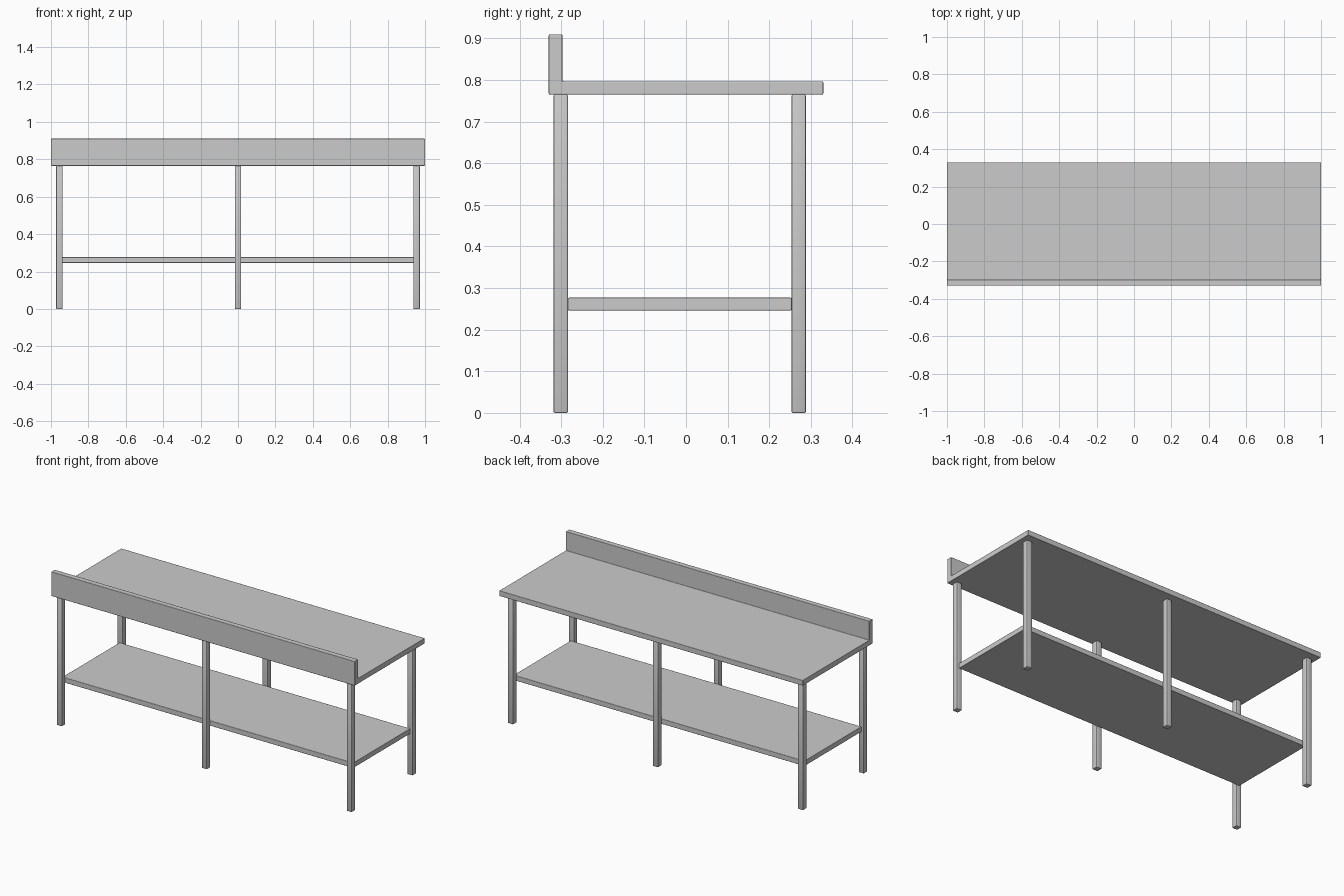
import bpy, bmesh

if "Cube" in bpy.data.objects:
    bpy.data.objects.remove(bpy.data.objects["Cube"])


def extrude_profile(name, profile, half_len, harden):
    """Sweep a closed (y, z) profile along x, with softly eased edges."""
    bm = bmesh.new()
    face = bm.faces.new([bm.verts.new((-half_len, y, z)) for y, z in profile])
    ext = bmesh.ops.extrude_face_region(bm, geom=[face])
    moved = [v for v in ext["geom"] if isinstance(v, bmesh.types.BMVert)]
    bmesh.ops.translate(bm, verts=moved, vec=(2 * half_len, 0, 0))
    bmesh.ops.recalc_face_normals(bm, faces=bm.faces)
    mesh = bpy.data.meshes.new(name)
    bm.to_mesh(mesh)
    bm.free()
    for p in mesh.polygons:
        p.use_smooth = True
    ob = bpy.data.objects.new(name, mesh)
    bpy.context.collection.objects.link(ob)
    bev = ob.modifiers.new("eased_edges", "BEVEL")
    bev.width = 0.003
    bev.segments = 2
    bev.harden_normals = harden
    return ob


def rect(y0, y1, z0, z1):
    return [(y0, z0), (y1, z0), (y1, z1), (y0, z1)]


BOTTOM, TOP = 0.765, 0.797

# Worktop with upstand folded up along the front edge
extrude_profile("worktop", [(-0.33, BOTTOM), (0.33, BOTTOM), (0.33, TOP),
                            (-0.297, TOP), (-0.297, 0.91), (-0.33, 0.91)],
                1.0, True)

# Lower shelf held between the leg rows
extrude_profile("lower_shelf", rect(-0.284, 0.254, 0.246, 0.277), 0.958, True)

# Six square legs
for row, y in (("front", -0.301), ("back", 0.271)):
    for side, x in (("left", -0.955), ("middle", 0.0), ("right", 0.955)):
        leg = extrude_profile(f"{row}_{side}_leg",
                              rect(y - 0.017, y + 0.017, 0.0, BOTTOM),
                              0.017, False)
        leg.location.x = x
